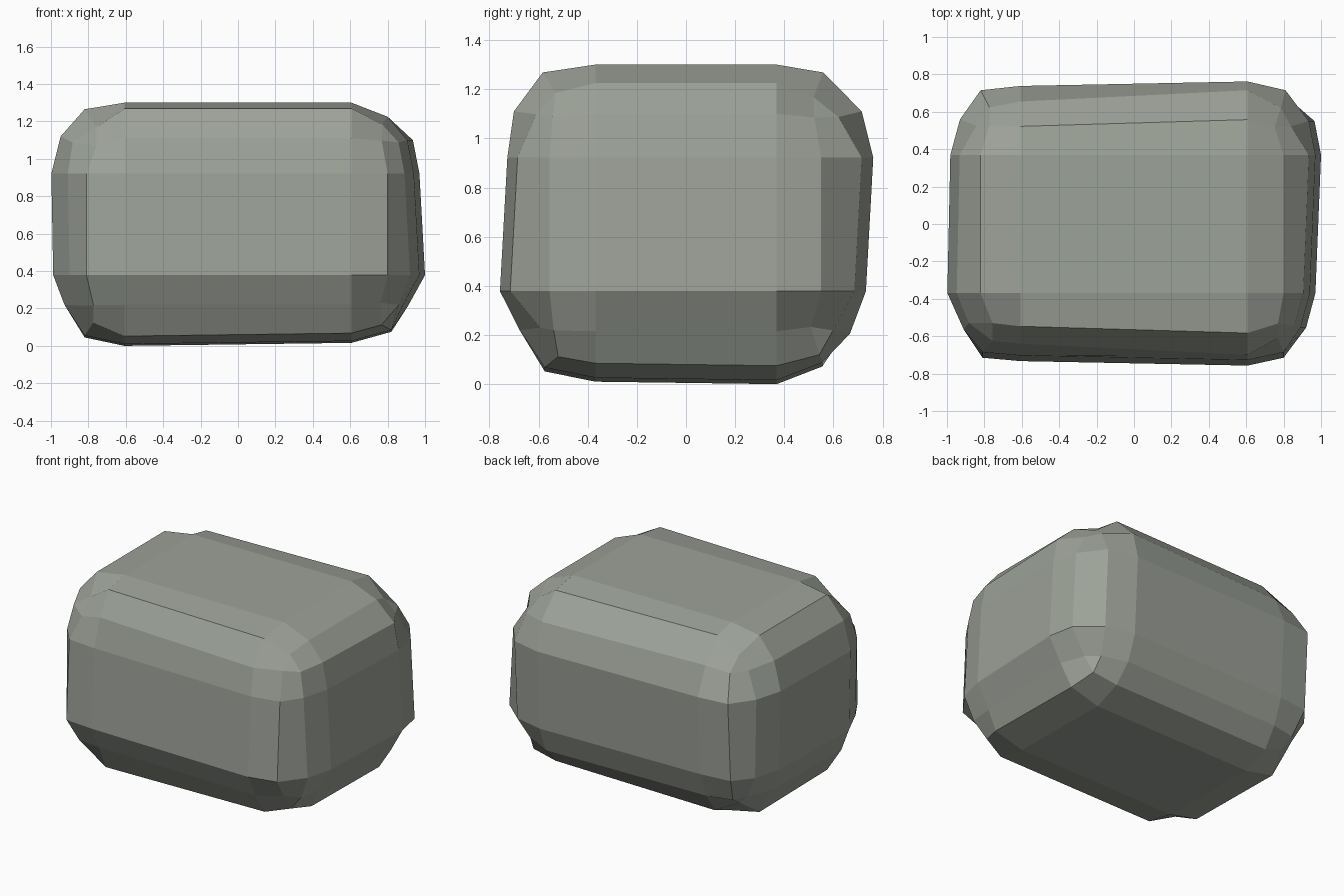
import bpy, bmesh, random
from mathutils import Vector

if "Cube" in bpy.data.objects:
    bpy.data.objects.remove(bpy.data.objects["Cube"])

random.seed(7)
H = (0.98, 0.742, 0.645)             # half sizes of the block
R = 0.373                            # edge rounding
MID = 0.65                           # height of the block's centre

# The two crease lines along each rounded edge, uneven as if cut by hand.
# Key: direction of the edge and its two sides; values in the other two axes.
ROWS = {
    (0, -1, 1): ((-0.67, 1.11), (-0.565, 1.268)),    # y, z
    (0, 1, 1): ((0.685, 1.11), (0.54, 1.268)),
    (0, -1, -1): ((-0.665, 0.22), (-0.575, 0.06)),
    (0, 1, -1): ((0.655, 0.205), (0.555, 0.08)),
    (1, -1, 1): ((-0.94, 1.12), (-0.82, 1.265)),    # x, z
    (1, 1, 1): ((0.92, 1.10), (0.80, 1.225)),
    (1, -1, -1): ((-0.92, 0.22), (-0.82, 0.05)),
    (1, 1, -1): ((0.895, 0.215), (0.82, 0.08)),
    (2, -1, -1): ((-0.905, -0.565), (-0.81, -0.70)),  # x, y
    (2, 1, -1): ((0.905, -0.555), (0.80, -0.70)),
    (2, 1, 1): ((0.95, 0.55), (0.81, 0.70)),
    (2, -1, 1): ((-0.925, 0.56), (-0.82, 0.70)),
}


def face_corner(axis, s):
    """Slightly skewed position of a flat side at one of its corners."""
    sx, sy, sz = s
    if axis == 0:
        return 0.97 + 0.015 * (sy - sz) if sx > 0 else -0.985 + 0.008 * sy - 0.005 * sz
    if axis == 1:
        return (0.735 if sy > 0 else -0.73) + 0.012 * sx * sy + 0.015 * sz
    return 1.30 if sz > 0 else 0.013 + 0.008 * sx - 0.005 * sy


# Rounded block: a box with three-step rounded edges
bm = bmesh.new()
bmesh.ops.create_cube(bm, size=2)
for v in bm.verts:
    v.co = Vector([v.co[i] * H[i] for i in range(3)])
bmesh.ops.bevel(bm, geom=bm.edges[:], offset=R, offset_type='OFFSET',
                segments=3, profile=0.5, affect='EDGES', clamp_overlap=False)

for v in bm.verts:
    s = [1 if c > 0 else -1 for c in v.co]
    core = Vector([s[i] * (H[i] - R) for i in range(3)])
    over = [abs(v.co[i] - core[i]) for i in range(3)]
    out = [i for i in range(3) if over[i] > 0.01]
    new = v.co.copy()
    new.z += MID
    if len(out) == 1:                                # corner of a flat side
        new[out[0]] = face_corner(out[0], s)
    elif len(out) == 2:                              # crease along an edge
        a, b = out
        row = ROWS[(3 - a - b, s[a], s[b])]
        new[a], new[b] = row[0] if over[a] > over[b] else row[1]
        # follow the skew of the side the crease borders
        big = a if over[a] > over[b] else b
        t = list(s)
        t[3 - a - b] *= -1
        new[big] += 0.5 * (face_corner(big, s) - face_corner(big, t))
        if (a, b) == (1, 2) and s[2] > 0:            # top long creases run askew
            new.y += 0.018 * s[0] * s[1]
    else:                                            # chipped corner
        new = core + (v.co - core) * random.uniform(0.84, 0.96)
        new.z += MID
        new += Vector([random.uniform(-0.015, 0.015) for _ in range(3)])
    v.co = new

bmesh.ops.recalc_face_normals(bm, faces=bm.faces[:])
me = bpy.data.meshes.new("stone_block")
bm.to_mesh(me)
bm.free()
stone = bpy.data.materials.new("grey green stone")
stone.diffuse_color = (0.335, 0.36, 0.315, 1)
stone.use_nodes = True
stone.node_tree.nodes["Principled BSDF"].inputs["Base Color"].default_value = stone.diffuse_color
me.materials.append(stone)
ob = bpy.data.objects.new("stone_block", me)
bpy.context.collection.objects.link(ob)
